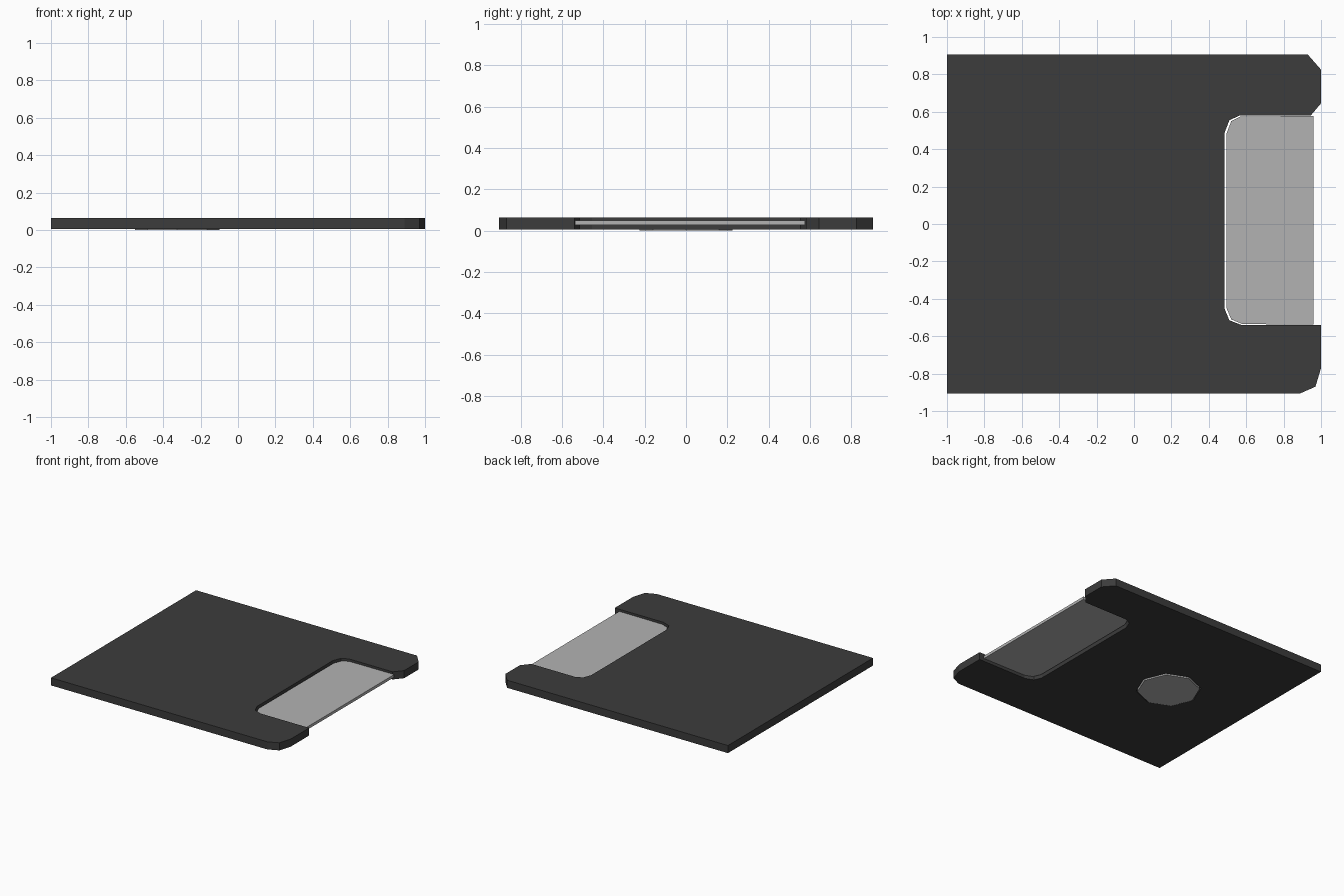
import bpy, bmesh, math

if "Cube" in bpy.data.objects:
    bpy.data.objects.remove(bpy.data.objects["Cube"])


def material(name, shade):
    mat = bpy.data.materials.new(name)
    mat.diffuse_color = (shade, shade, shade, 1)
    mat.use_nodes = True
    mat.node_tree.nodes["Principled BSDF"].inputs["Base Color"].default_value = mat.diffuse_color
    return mat


def slab(name, outline, z0, z1, mat=None):
    """Extrude a flat outline from z0 up to z1."""
    bm = bmesh.new()
    face = bm.faces.new([bm.verts.new((x, y, z0)) for x, y in outline])
    top = bmesh.ops.extrude_face_region(bm, geom=[face])["geom"]
    bmesh.ops.translate(bm, vec=(0, 0, z1 - z0),
                        verts=[v for v in top if isinstance(v, bmesh.types.BMVert)])
    bmesh.ops.recalc_face_normals(bm, faces=bm.faces)
    mesh = bpy.data.meshes.new(name)
    bm.to_mesh(mesh)
    bm.free()
    obj = bpy.data.objects.new(name, mesh)
    bpy.context.collection.objects.link(obj)
    if mat:
        mesh.materials.append(mat)
    return obj


def octagon(radius, cx=-0.325, cy=0.0):
    return [(cx + radius * math.cos(i * math.pi / 4),
             cy + radius * math.sin(i * math.pi / 4)) for i in range(8)]


dark = material("dark_plastic", 0.045)
metal = material("grey_metal", 0.45)

# Case: square plate with cut corners and a notch open to the right
case = slab("case", [
    (-1, -0.905), (0.89, -0.905), (0.97, -0.87), (1, -0.77), (1, -0.54),
    (0.575, -0.54), (0.51, -0.515), (0.485, -0.455),
    (0.485, 0.49), (0.51, 0.555), (0.565, 0.58), (0.945, 0.58),
    (1, 0.645), (1, 0.825), (0.93, 0.905), (-1, 0.905)], 0.005, 0.065, dark)

# Recess in the underside for the hub
cutter = slab("hub_recess_cutter", octagon(0.235), -0.02, 0.025, dark)
cutter.hide_render = True
cutter.hide_set(True)
recess = case.modifiers.new("hub_recess", "BOOLEAN")
recess.operation = "DIFFERENCE"
recess.solver = "EXACT"
recess.object = cutter

# Thin sliding shutter inside the notch
slab("shutter", [
    (0.96, -0.538), (0.58, -0.535), (0.52, -0.51), (0.495, -0.45),
    (0.495, 0.485), (0.52, 0.55), (0.57, 0.575), (0.96, 0.577)], 0.027, 0.049, metal)

# Hub standing slightly proud of the underside
slab("hub", octagon(0.225), 0.0, 0.025, metal)
